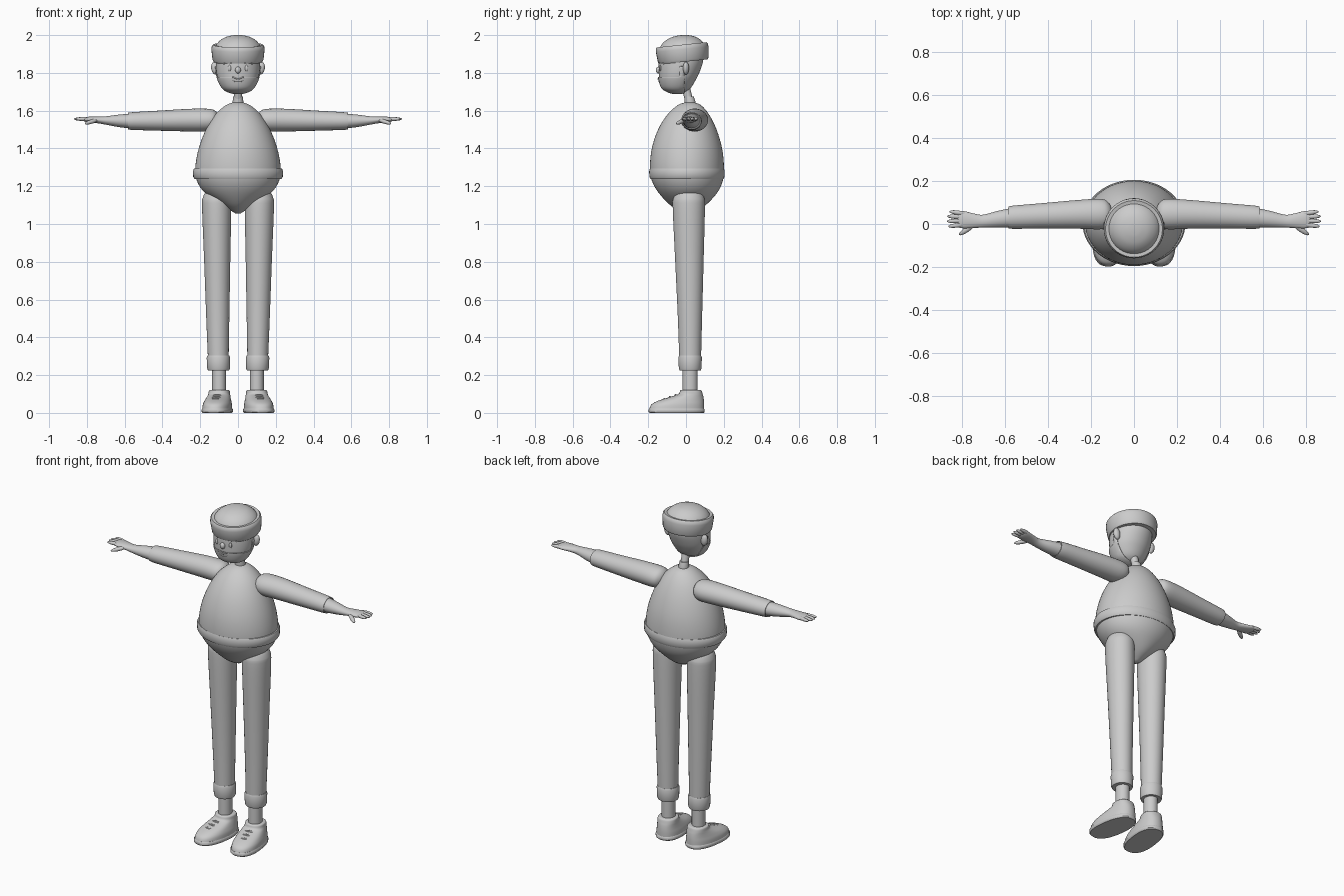
import bpy, bmesh, math
from mathutils import Matrix, Vector

if "Cube" in bpy.data.objects:
    bpy.data.objects.remove(bpy.data.objects["Cube"])

GREY = bpy.data.materials.new("plain grey")
GREY.use_nodes = True
GREY.diffuse_color = (0.6, 0.6, 0.6, 1)
GREY.node_tree.nodes["Principled BSDF"].inputs["Base Color"].default_value = (0.6, 0.6, 0.6, 1)


def finish(name, mesh, mirror=False):
    """Link a mesh as a smooth grey object, optionally mirrored across x."""
    mesh.materials.clear()
    mesh.materials.append(GREY)
    mesh.shade_smooth()
    mesh.set_sharp_from_angle(angle=math.radians(40))
    obj = bpy.data.objects.new(name, mesh)
    bpy.context.collection.objects.link(obj)
    if mirror:
        obj.modifiers.new("Mirror", "MIRROR").use_mirror_merge = False
    return obj


def from_bmesh(name, bm, mirror=False):
    bmesh.ops.recalc_face_normals(bm, faces=bm.faces)
    mesh = bpy.data.meshes.new(name)
    bm.to_mesh(mesh)
    bm.free()
    return finish(name, mesh, mirror)


def smooth_rings(rings, steps=4):
    """Catmull-Rom interpolation between cross-sections."""
    out = []
    for i in range(len(rings) - 1):
        p = [rings[max(0, min(len(rings) - 1, i + k))] for k in (-1, 0, 1, 2)]
        for s in range(steps):
            t = s / steps
            out.append([0.5 * (2 * b + (c - a) * t + (2 * a - 5 * b + 4 * c - d) * t * t
                               + (3 * b - a - 3 * c + d) * t ** 3) for a, b, c, d in zip(*p)])
    return out + [list(rings[-1])]


def loft(rings, axis="z", smooth=True, power=2.0, segs=40):
    """Rings are (position, centre u, centre v, radius u, radius v)."""
    bm = bmesh.new()
    loops = []
    for t, cu, cv, a, b in (smooth_rings(rings) if smooth else rings):
        loop = []
        for k in range(segs):
            ang = math.tau * k / segs
            c, s = math.cos(ang), math.sin(ang)
            u = cu + a * math.copysign(abs(c) ** (2 / power), c)
            v = cv + b * math.copysign(abs(s) ** (2 / power), s)
            loop.append(bm.verts.new((u, v, t) if axis == "z" else (t, u, v)))
        loops.append(loop)
    for lo, hi in zip(loops, loops[1:]):
        for k in range(segs):
            n = (k + 1) % segs
            bm.faces.new((lo[k], lo[n], hi[n], hi[k]))
    bm.faces.new(loops[0])
    bm.faces.new(loops[-1])
    return bm


def ball(name, loc, scale, turn=None, mirror=False):
    bm = bmesh.new()
    mat = Matrix.Translation(loc) @ (turn or Matrix()) @ Matrix.Diagonal((*scale, 1))
    bmesh.ops.create_uvsphere(bm, u_segments=20, v_segments=12, radius=1, matrix=mat)
    return from_bmesh(name, bm, mirror)


def tube(name, points, radius, mirror=False, cyclic=False):
    curve = bpy.data.curves.new(name, "CURVE")
    curve.dimensions = "3D"
    curve.bevel_depth, curve.bevel_resolution = radius, 2
    curve.use_fill_caps = True
    spline = curve.splines.new("BEZIER")
    spline.bezier_points.add(len(points) - 1)
    spline.use_cyclic_u = cyclic
    for bp, p in zip(spline.bezier_points, points):
        bp.co = p
        bp.handle_left_type = bp.handle_right_type = "AUTO"
    temp = bpy.data.objects.new(name, curve)
    mesh = bpy.data.meshes.new_from_object(temp)
    bpy.data.objects.remove(temp)
    return finish(name, mesh, mirror)


# Egg-shaped torso with a rolled hem
from_bmesh("torso", loft([
    (1.055, 0, .01, .012, .015), (1.095, 0, .01, .075, .088), (1.165, 0, .01, .175, .155),
    (1.23, 0, .007, .218, .188), (1.3, 0, .005, .226, .196), (1.4, 0, .005, .208, .186),
    (1.5, 0, .007, .17, .155), (1.58, 0, .012, .12, .11), (1.63, 0, .018, .062, .06),
    (1.646, 0, .02, .015, .015)], segs=56))
from_bmesh("hem", loft([
    (1.238, 0, .005, .205, .17), (1.238, 0, .005, .229, .193), (1.25, 0, .005, .237, .199),
    (1.28, 0, .005, .239, .2), (1.293, 0, .005, .233, .196), (1.295, 0, .005, .21, .17)],
    smooth=False, segs=56))

# Neck and collar
from_bmesh("neck", loft([(1.62, 0, .024, .022, .022), (1.74, 0, -.005, .022, .022)], smooth=False))
from_bmesh("collar", loft([(1.63, 0, .022, .029, .029), (1.645, 0, .022, .029, .029),
                           (1.675, 0, .016, .025, .025)], smooth=False))

# Head with a tapered jaw; the beard is a thin shell over it
HEAD = [(1.69, 0, -.045, .015, .015), (1.7, 0, -.047, .05, .046), (1.72, 0, -.05, .08, .075),
        (1.76, 0, -.045, .103, .095), (1.8, 0, -.037, .114, .107), (1.86, 0, -.027, .117, .117),
        (1.92, 0, -.02, .11, .11)]
from_bmesh("head", loft(HEAD))
beard = loft([(z - .003, u, v, a + .004, b + .004) for z, u, v, a, b in HEAD])
for point, normal in (((0, 0, 1.778), (0, 0, 1)), ((0, 0, 1.835), (0, 0, 1)),
                      ((0, -.035, 0), (0, 1, 0)), ((0, -.008, 0), (0, 1, 0))):
    bmesh.ops.bisect_plane(beard, geom=beard.verts[:] + beard.edges[:] + beard.faces[:],
                           plane_co=point, plane_no=normal)
spare = []
for f in beard.faces:
    c = f.calc_center_median()
    if c.y > -.008 or c.z > 1.835 or (c.z > 1.778 and c.y < -.035):
        spare.append(f)
bmesh.ops.delete(beard, geom=spare, context="FACES")
shell = from_bmesh("beard", beard).modifiers.new("Thickness", "SOLIDIFY")
shell.thickness = .004

# Face
ball("nose", (0, -.146, 1.815), (.015, .014, .018))
ball("ears", (.122, .0, 1.825), (.02, .016, .034), Matrix.Rotation(.15, 4, "Y"), True)
ball("eyes", (.045, -.136, 1.825), (.009, .006, .016), None, True)
tube("eyebrows", [(.035, -.14, 1.852), (.055, -.132, 1.86), (.076, -.117, 1.848)], .004, True)
tube("mouth", [(-.032, -.139, 1.772), (0, -.147, 1.768), (.032, -.139, 1.772),
               (0, -.143, 1.754)], .0035, cyclic=True)

# Beanie: dome and turned-up brim, tipped slightly forward
tip = Matrix.Translation((0, -.018, 1.905)) @ Matrix.Rotation(math.radians(6), 4, "X")
dome = loft([(-.03, 0, 0, .125, .125), (.02, 0, 0, .125, .125), (.055, 0, 0, .107, .107),
             (.08, 0, 0, .074, .074), (.092, 0, 0, .036, .036), (.095, 0, 0, .008, .008)])
brim = loft([(-.046, 0, 0, .112, .112), (-.047, 0, 0, .128, .128), (-.036, 0, 0, .135, .135),
             (.02, 0, 0, .141, .14), (.036, 0, 0, .139, .138), (.044, 0, 0, .132, .132),
             (.042, 0, 0, .118, .118)], smooth=False)
for name, bm in (("hat_dome", dome), ("hat_brim", brim)):
    bm.transform(tip)
    from_bmesh(name, bm)

# Arms: sleeve, forearm, palm and fingers
from_bmesh("sleeves", loft([
    (.1, .045, 1.555, .015, .012), (.115, .045, 1.553, .05, .042), (.15, .046, 1.55, .07, .059),
    (.25, .045, 1.55, .067, .06), (.42, .038, 1.547, .059, .053), (.57, .031, 1.545, .053, .046),
    (.577, .031, 1.545, .046, .04)], "x"), mirror=True)
from_bmesh("forearms", loft([
    (.55, .031, 1.545, .047, .041), (.63, .022, 1.546, .039, .033), (.7, .013, 1.548, .03, .022),
    (.74, .015, 1.551, .033, .018), (.79, .02, 1.553, .04, .015), (.815, .022, 1.554, .036, .01),
    (.822, .022, 1.554, .012, .004)], "x"), mirror=True)
for i, (x, y) in enumerate([(.815, .052), (.825, .034), (.826, .014), (.82, -.006)]):
    turn = Matrix.Rotation(.14 - .09 * i, 4, "Z")
    ball("fingers_%d" % (i + 1), (x, y, 1.556), (.042, .0105, .01), turn, True)
ball("thumbs", (.775, -.026, 1.542), (.045, .012, .011),
     Matrix.Rotation(-.6, 4, "Z") @ Matrix.Rotation(.25, 4, "Y"), True)

# Legs, trouser cuffs and ankles
from_bmesh("legs", loft([
    (.26, .104, .022, .054, .057), (.5, .107, .021, .061, .064), (.8, .11, .018, .069, .075),
    (1.08, .113, .015, .077, .085), (1.14, .113, .015, .073, .081), (1.175, .112, .015, .053, .06),
    (1.19, .112, .015, .015, .015)]), mirror=True)
from_bmesh("trouser_cuffs", loft([
    (.225, .103, .022, .042, .042), (.225, .103, .022, .056, .056), (.235, .103, .022, .06, .06),
    (.293, .104, .022, .062, .062), (.304, .104, .022, .058, .058), (.304, .104, .022, .05, .05)],
    smooth=False), mirror=True)
from_bmesh("ankles", loft([(.08, .1, .022, .037, .04), (.26, .1, .022, .037, .04)],
                          smooth=False), mirror=True)

# Shoes, turned slightly outward
splay = Matrix.Translation((.1, .02, 0)) @ Matrix.Rotation(math.radians(8), 4, "Z")
sole = loft([(0, 0, -.07, .074, .144), (.006, 0, -.07, .079, .149), (.018, 0, -.07, .079, .149),
             (.024, 0, -.07, .075, .145)], smooth=False, power=2.4)
upper = loft([(.02, 0, -.07, .076, .146), (.045, 0, -.064, .074, .14), (.065, 0, -.046, .068, .121),
              (.085, 0, -.015, .061, .087), (.1, 0, .004, .057, .064), (.118, 0, .006, .054, .056),
              (.122, 0, .006, .045, .047)], power=2.3)
for name, bm in (("shoe_soles", sole), ("shoe_uppers", upper)):
    bm.transform(splay)
    from_bmesh(name, bm, True)
for i, (y, z) in enumerate([(-.075, .093), (-.105, .083), (-.135, .073)]):
    arc = [(-.036, y + .008, z - .012), (0, y, z), (.036, y + .008, z - .012)]
    tube("laces_%d" % (i + 1), [splay @ Vector(p) for p in arc], .007, True)
